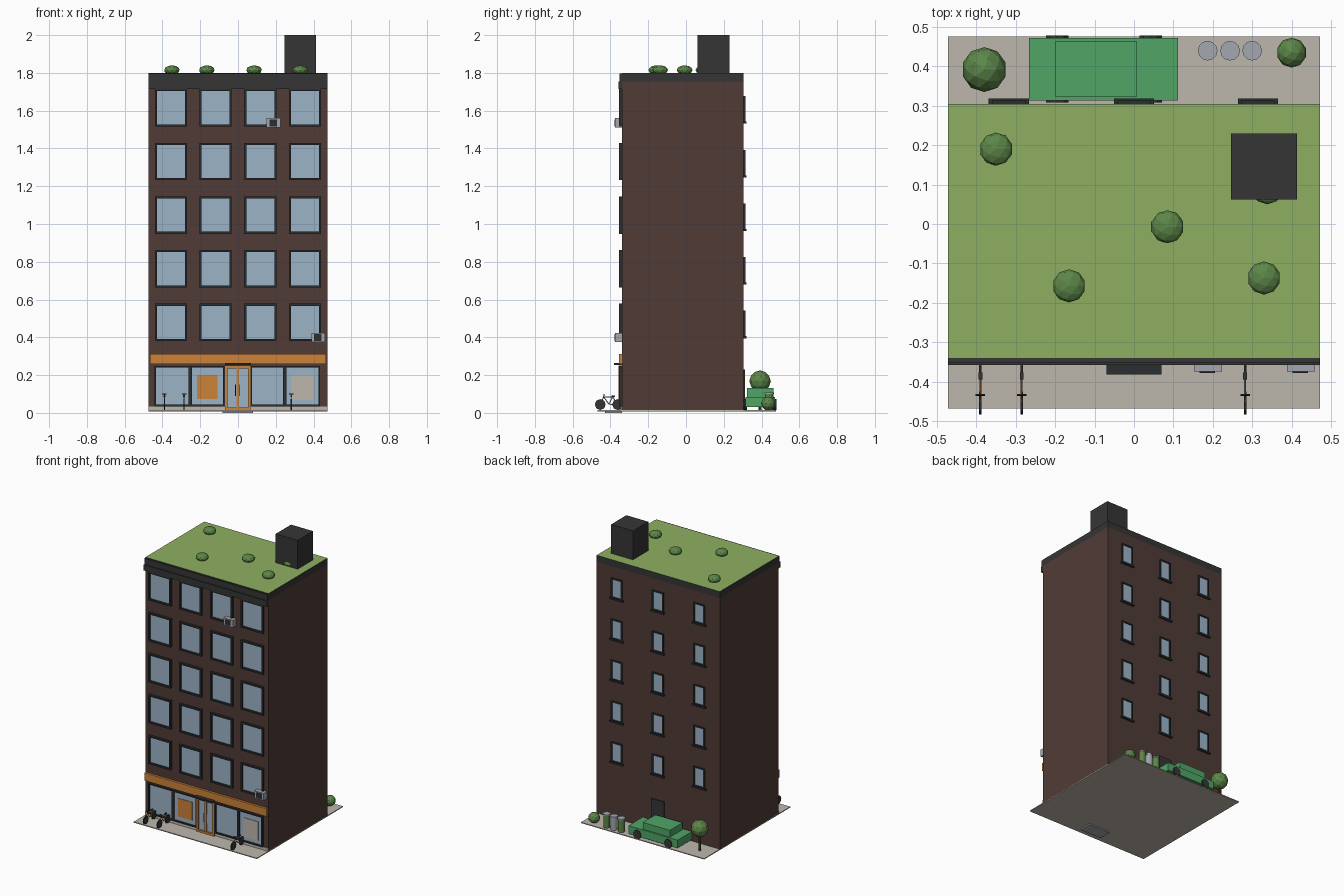
import bpy, bmesh, math
from mathutils import Vector

if "Cube" in bpy.data.objects:
    bpy.data.objects.remove(bpy.data.objects["Cube"])


def mat(name, r, g, b):
    lin = [((c / 255 + 0.055) / 1.055) ** 2.4 if c > 10 else c / 3294 for c in (r, g, b)]
    m = bpy.data.materials.new(name)
    m.diffuse_color = (*lin, 1)
    m.use_nodes = True
    m.node_tree.nodes["Principled BSDF"].inputs["Base Color"].default_value = m.diffuse_color
    return m


BRICK = mat("brown brick", 80, 59, 53)
GLASS = mat("pale blue glass", 156, 180, 199)
CHAR = mat("charcoal", 53, 53, 53)
FRAME = mat("dark frame", 43, 46, 48)
ORANGE = mat("orange", 204, 130, 56)
BEIGE = mat("beige paving", 190, 183, 172)
LAWN = mat("roof grass", 143, 175, 98)
CAR = mat("car green", 80, 165, 102)
LEAF = mat("foliage", 92, 134, 72)
GREY = mat("light grey", 163, 167, 176)


def finish(name, bm, *mats):
    me = bpy.data.meshes.new(name)
    bm.to_mesh(me)
    bm.free()
    for m in mats:
        me.materials.append(m)
    ob = bpy.data.objects.new(name, me)
    bpy.context.collection.objects.link(ob)
    return ob


def add_box(bm, x0, x1, y0, y1, z0, z1):
    vs = bmesh.ops.create_cube(bm, size=1)["verts"]
    for v in vs:
        v.co = ((x0 + x1) / 2 + v.co.x * (x1 - x0),
                (y0 + y1) / 2 + v.co.y * (y1 - y0),
                (z0 + z1) / 2 + v.co.z * (z1 - z0))


def box(name, m, *dims):
    bm = bmesh.new()
    add_box(bm, *dims)
    return finish(name, bm, m)


def frame(name, m, x0, x1, y0, y1, z0, z1, t):
    # four bars around an opening
    bm = bmesh.new()
    add_box(bm, x0, x0 + t, y0, y1, z0, z1)
    add_box(bm, x1 - t, x1, y0, y1, z0, z1)
    add_box(bm, x0 + t, x1 - t, y0, y1, z0, z0 + t)
    add_box(bm, x0 + t, x1 - t, y0, y1, z1 - t, z1)
    return finish(name, bm, m)


def rod(name, m, a, b, r, sides=6):
    a, b = Vector(a), Vector(b)
    bm = bmesh.new()
    bmesh.ops.create_cone(bm, cap_ends=True, segments=sides, radius1=r, radius2=r, depth=(b - a).length)
    bm.transform((b - a).to_track_quat('Z', 'Y').to_matrix().to_4x4())
    bmesh.ops.translate(bm, vec=(a + b) / 2, verts=bm.verts)
    return finish(name, bm, m)


def bush(name, x, y, z, r, squash=1.0):
    bm = bmesh.new()
    bmesh.ops.create_icosphere(bm, subdivisions=2, radius=r)
    for v in bm.verts:
        v.co = (x + v.co.x, y + v.co.y, z + v.co.z * squash)
    return finish(name, bm, LEAF)


W = 0.4725           # half width of the building
YF, YB = -0.34, 0.305  # front and back walls

# Ground, step and main block
box("paving", BEIGE, -W, W, -0.468, 0.476, 0.008, 0.014)
box("door_step", GREY, -0.083, 0.08, -0.43, -0.34, 0.0, 0.008)
box("brick_walls", BRICK, -W, W, YF, YB, 0.012, 1.755)
box("front_plinth", BEIGE, -W, W, YF - 0.005, YF, 0.014, 0.035)

# Roof slab with planted top
roof = box("roof_slab", CHAR, -W, W, YF, YB, 1.755, 1.8)
roof.data.materials.append(LAWN)
for p in roof.data.polygons:
    p.material_index = 1 if p.normal.z > 0.5 else 0
box("cornice_lower", CHAR, -W, W, YF - 0.018, YF, 1.715, 1.755)
box("cornice_upper", CHAR, -W, W, YF - 0.012, YF, 1.755, 1.797)
box("stair_housing", CHAR, 0.246, 0.414, 0.062, 0.23, 1.8, 2.0)
for x, y in ((-0.35, 0.19), (0.085, -0.007), (-0.165, -0.157), (0.33, -0.137), (0.338, 0.092)):
    bush("roof_bush", x, y, 1.815, 0.042, 0.6)

# Upper floor windows
for row in range(5):
    z = 0.38 + row * 0.284
    for x in (-0.355, -0.119, 0.118, 0.354):
        frame("front_window_frame", FRAME, x - 0.085, x + 0.085, YF - 0.015, YF, z, z + 0.198, 0.011)
        box("front_window_glass", GLASS, x - 0.075, x + 0.075, YF - 0.004, YF, z + 0.01, z + 0.188)
    z = 0.403 + row * 0.284
    for x in (-0.318, 0, 0.315):
        frame("back_window_frame", FRAME, x - 0.043, x + 0.043, YB, YB + 0.009, z, z + 0.138, 0.009)
        box("back_window_glass", GLASS, x - 0.035, x + 0.035, YB, YB + 0.003, z + 0.008, z + 0.13)
        box("back_window_sill", FRAME, x - 0.051, x + 0.051, YB, YB + 0.014, z - 0.008, z + 0.003)

# Back door
box("back_door", CHAR, -0.05, 0.05, YB, YB + 0.008, 0.014, 0.23)

# Air conditioners
for x, z in ((0.188, 1.51), (0.424, 0.374)):
    box("air_conditioner", GREY, x - 0.036, x + 0.036, -0.375, YF, z, z + 0.05)
    box("air_conditioner_grille", FRAME, x - 0.022, x + 0.018, -0.378, -0.375, z + 0.007, z + 0.043)

# Shop front
box("shop_sign_band", ORANGE, -0.467, 0.467, YF - 0.016, YF, 0.258, 0.312)
for x0, x1 in ((-0.443, -0.253), (-0.253, -0.07), (0.066, 0.248), (0.248, 0.435)):
    frame("shop_window_frame", FRAME, x0, x1, YF - 0.015, YF, 0.035, 0.248, 0.009)
    box("shop_window_glass", GLASS, x0 + 0.008, x1 - 0.008, YF - 0.005, YF, 0.043, 0.24)
box("orange_poster", ORANGE, -0.217, -0.108, YF - 0.009, YF - 0.005, 0.074, 0.2)
box("beige_poster", BEIGE, 0.282, 0.397, YF - 0.009, YF - 0.005, 0.068, 0.2)

# Entrance doors and canopy
box("door_canopy", FRAME, -0.07, 0.07, -0.382, YF, 0.254, 0.265)
frame("door_frame", ORANGE, -0.07, 0.066, YF - 0.017, YF, 0.014, 0.25, 0.014)
box("door_stile", ORANGE, -0.009, 0.005, YF - 0.013, YF, 0.028, 0.236)
box("door_glass", GLASS, -0.058, 0.054, YF - 0.006, YF, 0.026, 0.238)
for x in (-0.013, 0.009):
    rod("door_handle", FRAME, (x, -0.356, 0.09), (x, -0.356, 0.15), 0.0025)

# Bicycles parked across the pavement
for x, m in ((-0.39, ORANGE), (-0.285, ORANGE), (0.282, GREY)):
    back, front = (x, -0.362, 0.044), (x, -0.454, 0.044)
    seat, head, crank = (x, -0.388, 0.085), (x, -0.436, 0.085), (x, -0.408, 0.046)
    for y in (back[1], front[1]):
        rod("bike_wheel", CHAR, (x - 0.003, y, 0.044), (x + 0.003, y, 0.044), 0.029, 8)
    for a, b in ((back, seat), (seat, head), (head, front), (crank, seat), (crank, head), (back, crank)):
        rod("bike_frame", m, a, b, 0.0025, 4)
    rod("bike_stem", CHAR, head, (x, -0.434, 0.1), 0.0025, 4)
    rod("bike_handlebar", CHAR, (x - 0.012, -0.434, 0.1), (x + 0.012, -0.434, 0.1), 0.0025, 4)
    box("bike_saddle", CHAR, x - 0.005, x + 0.005, -0.395, -0.377, 0.085, 0.093)

# Parked car behind the building
box("car_body", CAR, -0.266, 0.112, 0.314, 0.472, 0.03, 0.085)
box("car_cabin", CAR, -0.2, 0.007, 0.324, 0.463, 0.085, 0.132)
for x in (-0.195, 0.042):
    for y in (0.308, 0.464):
        rod("car_wheel", CHAR, (x, y, 0.044), (x, y + 0.014, 0.044), 0.03, 10)

# Bins, tree and bush in the yard
for x, m in ((0.187, LEAF), (0.244, GREY), (0.3, LEAF)):
    rod("bin_body", m, (x, 0.44, 0.014), (x, 0.44, 0.1), 0.022, 12)
    rod("bin_lid", GREY, (x, 0.44, 0.1), (x, 0.44, 0.108), 0.025, 12)
rod("tree_trunk", BRICK, (-0.38, 0.392, 0.014), (-0.38, 0.392, 0.13), 0.008, 6)
bush("tree_crown", -0.38, 0.392, 0.168, 0.057)
bush("yard_bush", 0.4, 0.435, 0.05, 0.038, 0.95)
